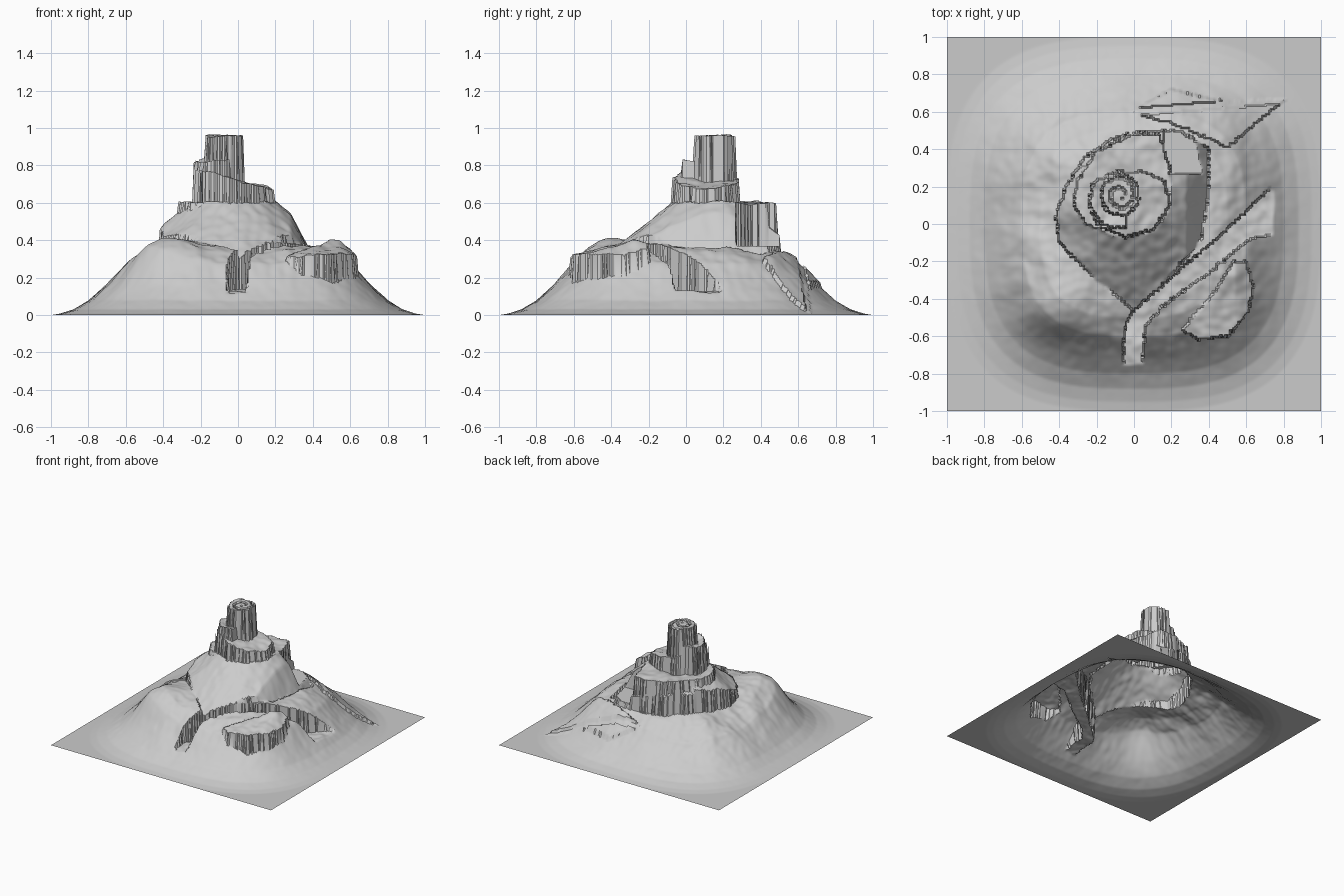
import bpy, bmesh, math, random
from mathutils import Vector, noise

if "Cube" in bpy.data.objects:
    bpy.data.objects.remove(bpy.data.objects["Cube"])

random.seed(3)
N = 220  # grid cells per side


def inside(poly, x, y):
    hit = False
    j = len(poly) - 1
    for i in range(len(poly)):
        (ax, ay), (bx, by) = poly[i], poly[j]
        if (ay > y) != (by > y) and x < (bx - ax) * (y - ay) / (by - ay) + ax:
            hit = not hit
        j = i
    return hit


def lerp_profile(pts, t):
    for (a, va), (b, vb) in zip(pts, pts[1:]):
        if t <= b:
            f = (t - a) / (b - a)
            return va + (vb - va) * f
    return pts[-1][1]


def bump(x, y, cx, cy, s):
    return math.exp(-((x - cx) ** 2 + (y - cy) ** 2) / (s * s))


# base mound profile: distance from centre -> height
MOUND = [(0, .38), (.3, .38), (.42, .36), (.5, .335), (.6, .275), (.66, .21), (.72, .15),
         (.8, .078), (.88, .03), (.95, .008), (1.0, 0), (2, 0)]
# outlines of the relief parts seen from the top
ROSE = [(-.42, .04), (-.4, -.1), (-.2, -.3), (0, -.46), (.15, -.33), (.36, -.08), (.4, .2),
        (.4, .4), (.25, .5), (0, .49), (-.13, .45), (-.27, .35), (-.36, .2)]
MID_PETALS = [(-.32, .1), (-.31, .22), (-.2, .39), (0, .48), (.14, .48), (.19, .3), (.2, .1),
              (.1, -.04), (-.1, -.07), (-.26, 0)]
INNER_PETALS = [(-.24, .1), (-.22, .22), (-.1, .28), (.05, .28), (.16, .23), (.195, .1),
                (.1, -.03), (-.05, -.07), (-.2, 0)]
STEM = [(-.06, -.85), (-.05, -.55), (0, -.46), (.3, -.2), (.55, .02), (.79, .25), (.82, .2),
        (.78, -.05), (.62, -.08), (.4, -.26), (.15, -.44), (.06, -.55), (.04, -.8)]
LOW_LEAF = [(.26, -.57), (.35, -.62), (.5, -.6), (.61, -.48), (.64, -.33), (.6, -.2),
            (.53, -.2), (.42, -.38), (.33, -.48)]
TOP_LEAF = [(-.02, .6), (.2, .72), (.5, .65), (.82, .67), (.7, .58), (.5, .41), (.42, .45), (.2, .54)]


def height(x, y):
    rough = noise.noise(Vector((x * 7, y * 7, 1))) + .4 * noise.noise(Vector((x * 20, y * 20, 4)))
    # ragged outline coordinates
    p, q = x + random.uniform(-.006, .006), y + random.uniform(-.006, .006)
    r = (abs(x) ** 2.9 + abs(y) ** 2.9) ** (1 / 2.9)
    # base mound with its shoulders and hollows
    h = lerp_profile(MOUND, r)
    fade = min(1, h * 4)
    h += fade * (.09 * bump(x, y, -.42, -.46, .19) + .035 * bump(x, y, .55, -.45, .22)
                 - .05 * bump(x, y, -.5, .12, .17) - .07 * bump(x, y, -.4, .6, .25) + .016 * rough)
    if inside(TOP_LEAF, p, q):
        h += .025 if abs(y - (.6 + .08 * x)) > .02 else .005
    # outer petals sloping away from the rose centre
    if inside(ROSE, p, q):
        d = math.hypot(x + .02, y - .15)
        h = .78 - .8 * d + .02 * rough - max(0, x - .28)
        if y > .27 and x > .16:
            h = min(h, .37)
        elif y > .3:
            h -= .04
    if inside(MID_PETALS, p, q):
        h = .6 + .015 * rough
    # central bud with a raised collar and a spiral groove
    u, v = (p + .075) / .1, (q - .155) / .108
    d = math.hypot(u, v)
    if inside(INNER_PETALS, p, q):
        h = .72 - .25 * x + .02 * rough
        if d < 1.65 and x < -.04 and y < .25:
            h = .82 + .03 * rough
    if d < 1:
        h = .96 + .015 * rough
        if .2 < d < .9 and abs((d * 2 - math.atan2(v, u) / math.tau) % 1 - .5) < .1:
            h -= .02
    # lower leaf with a cliff edge
    if inside(LOW_LEAF, p, q):
        leaf = .405 - .25 * math.hypot(x - .5, y + .28) - .5 * max(0, x - .54)
        h = max(h, leaf + .02 * rough)
    # sunken stem
    if inside(STEM, p, q):
        h = min(h, .125 + .02 * rough)
    return max(h, 0)


# flower relief sheet
bm = bmesh.new()
bmesh.ops.create_grid(bm, x_segments=N, y_segments=N, size=1)
for vert in bm.verts:
    vert.co.z = height(vert.co.x, vert.co.y)
mesh = bpy.data.meshes.new("flower_relief")
bm.to_mesh(mesh)
bm.free()
obj = bpy.data.objects.new("flower_relief", mesh)
bpy.context.collection.objects.link(obj)
bpy.context.view_layer.objects.active = obj
obj.select_set(True)
bpy.ops.object.shade_smooth_by_angle(angle=math.radians(40))
